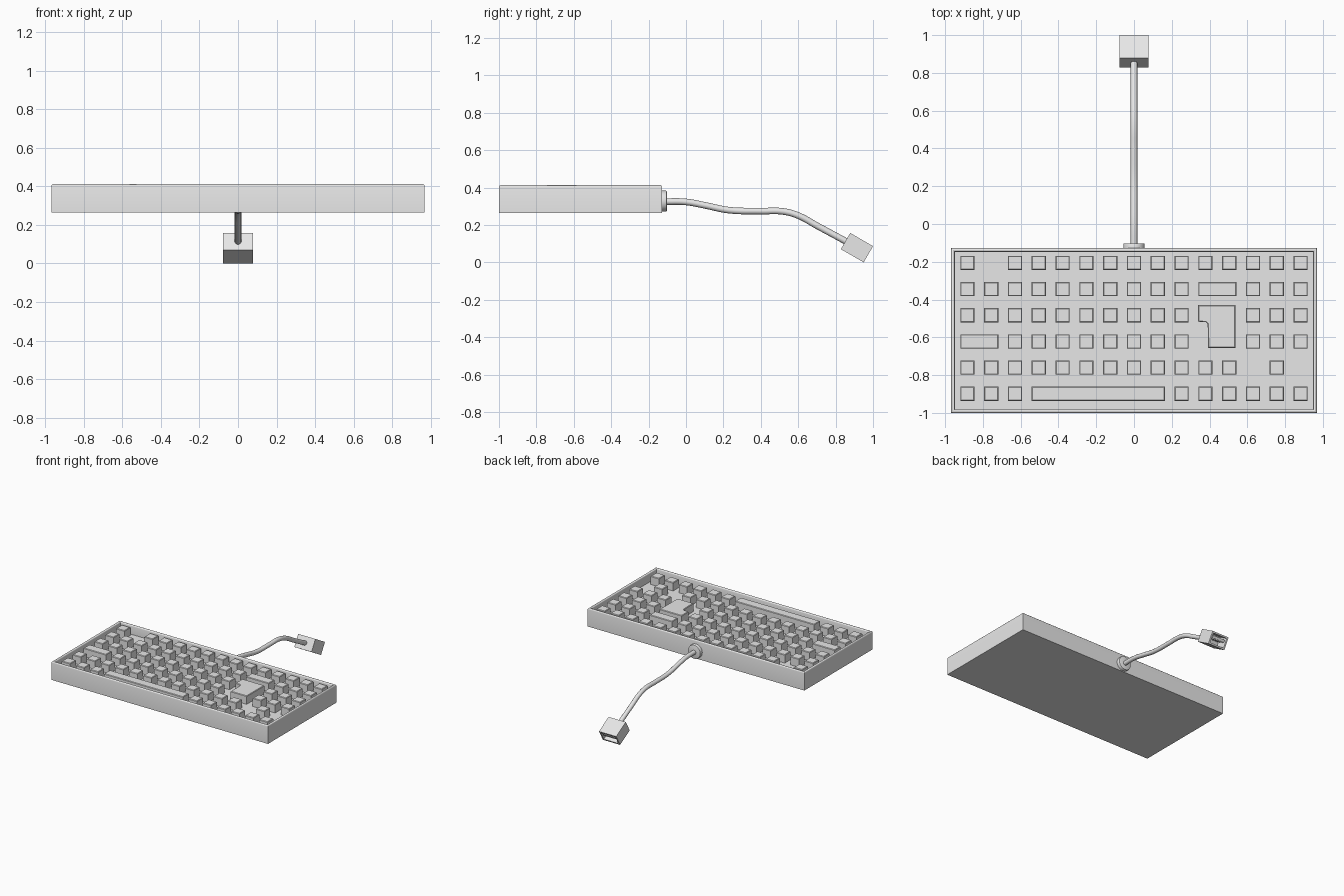
import bpy
import bmesh
from math import radians, pi
from mathutils import Matrix, Vector

if "Cube" in bpy.data.objects:
    bpy.data.objects.remove(bpy.data.objects["Cube"], do_unlink=True)

grey = bpy.data.materials.new("plain grey")
grey.use_nodes = True
grey.diffuse_color = (0.8, 0.8, 0.8, 1)
grey.node_tree.nodes["Principled BSDF"].inputs["Base Color"].default_value = (0.8, 0.8, 0.8, 1)


def finish(bm, name, smooth=False):
    bmesh.ops.recalc_face_normals(bm, faces=bm.faces)
    mesh = bpy.data.meshes.new(name)
    bm.to_mesh(mesh)
    bm.free()
    obj = bpy.data.objects.new(name, mesh)
    bpy.context.collection.objects.link(obj)
    mesh.materials.append(grey)
    if smooth:
        smooth_by_angle(obj)
    return obj


def smooth_by_angle(obj):
    bpy.ops.object.select_all(action='DESELECT')
    obj.select_set(True)
    bpy.context.view_layer.objects.active = obj
    bpy.ops.object.shade_smooth_by_angle(angle=radians(35))


def add_box(bm, center, size):
    matrix = Matrix.Translation(center) @ Matrix.Diagonal((*size, 1))
    return bmesh.ops.create_cube(bm, size=1, matrix=matrix)["verts"]


def hollow(bm, direction, wall, depth):
    """Sink a recess into the face that points along direction."""
    direction = Vector(direction)
    bm.normal_update()
    face = max(bm.faces, key=lambda f: f.normal.dot(direction))
    bmesh.ops.inset_region(bm, faces=[face], thickness=wall)
    inner = bmesh.ops.extrude_discrete_faces(bm, faces=[face])["faces"][0]
    bmesh.ops.translate(bm, verts=inner.verts, vec=-direction * depth)


def bevel_top(bm, top, width, segments):
    edges = [e for e in bm.edges if all(abs(v.co.z - top) < 1e-4 for v in e.verts)
             and e.calc_face_angle(0) > 0.5]
    bmesh.ops.bevel(bm, geom=edges, offset=width, segments=segments,
                    profile=0.5, affect='EDGES')


# Case: a tray with a soft rim
BOTTOM, RIM, FLOOR, KEY_TOP = 0.265, 0.413, 0.338, 0.405
bm = bmesh.new()
add_box(bm, (0, -0.564, (BOTTOM + RIM) / 2), (1.936, 0.872, RIM - BOTTOM))
hollow(bm, (0, 0, 1), 0.027, RIM - FLOOR)
bevel_top(bm, RIM, 0.01, 3)
finish(bm, "case", True)

# Keys: each row lists (first column, last column) spans on a regular grid
PITCH_X, PITCH_Y, KEY = 0.126, 0.1386, 0.075


def singles(first, last):
    return [(c, c) for c in range(first, last + 1)]


rows = [
    singles(0, 0) + singles(2, 14),
    singles(0, 9) + [(10, 11)] + singles(12, 14),
    singles(0, 9) + singles(12, 14),
    [(0, 1)] + singles(2, 9) + singles(12, 14),
    singles(0, 11) + singles(13, 13),
    singles(0, 2) + [(3, 8)] + singles(9, 14),
]
for r, row in enumerate(rows):
    y = -0.206 - r * PITCH_Y
    for first, last in row:
        x = ((first + last) / 2 - 7) * PITCH_X
        width = KEY + (last - first) * PITCH_X
        bm = bmesh.new()
        add_box(bm, (x, y, (FLOOR + KEY_TOP) / 2 - 0.002),
                (width, KEY, KEY_TOP - FLOOR + 0.004))
        bevel_top(bm, KEY_TOP, 0.004, 1)
        finish(bm, f"key_row{r + 1}_column{first + 1}")

# Enter key: stepped outline, extruded
bm = bmesh.new()
outline = [(0.34, -0.43), (0.34, -0.517), (0.38, -0.52), (0.39, -0.53),
           (0.393, -0.656), (0.537, -0.656), (0.537, -0.43)]
base = bm.faces.new([bm.verts.new((x, y, FLOOR - 0.004)) for x, y in outline])
cap = bmesh.ops.extrude_face_region(bm, geom=[base])["geom"]
bmesh.ops.translate(bm, verts=[g for g in cap if isinstance(g, bmesh.types.BMVert)],
                    vec=(0, 0, KEY_TOP - FLOOR + 0.004))
bmesh.ops.recalc_face_normals(bm, faces=bm.faces)
bevel_top(bm, KEY_TOP, 0.004, 1)
finish(bm, "enter_key")

# Round cable collar on the back of the case
bm = bmesh.new()
bmesh.ops.create_cone(bm, cap_ends=True, segments=32, radius1=0.056, radius2=0.056,
                      depth=0.03, matrix=Matrix.Translation((0, -0.117, 0.327))
                      @ Matrix.Rotation(pi / 2, 4, 'X'))
back_rim = [e for e in bm.edges if all(v.co.y > -0.11 for v in e.verts)]
bmesh.ops.bevel(bm, geom=back_rim, offset=0.006, segments=2, profile=0.5, affect='EDGES')
finish(bm, "cable_collar", True)

# Cable: a round tube along a drooping path
path = [(-0.12, 0.325), (0.0, 0.323), (0.1, 0.305), (0.23, 0.279), (0.4, 0.274),
        (0.52, 0.272), (0.6, 0.25), (0.7, 0.196), (0.865, 0.107)]
curve = bpy.data.curves.new("cable", 'CURVE')
curve.dimensions = '3D'
curve.bevel_depth = 0.0175
curve.bevel_resolution = 4
curve.resolution_u = 6
curve.use_fill_caps = True
spline = curve.splines.new('BEZIER')
spline.bezier_points.add(len(path) - 1)
for point, (y, z) in zip(spline.bezier_points, path):
    point.co = (0, y, z)
    point.handle_left_type = point.handle_right_type = 'AUTO'
cable = bpy.data.objects.new("cable", curve)
bpy.context.collection.objects.link(cable)
curve.materials.append(grey)
bpy.ops.object.select_all(action='DESELECT')
cable.select_set(True)
bpy.context.view_layer.objects.active = cable
bpy.ops.object.convert(target='MESH')
smooth_by_angle(bpy.context.view_layer.objects.active)

# Plug: hollow shell, tongue and contacts, tilted down
tilt = Matrix.Translation((0, 0.914, 0.0785)) @ Matrix.Rotation(radians(-30), 4, 'X')
bm = bmesh.new()
add_box(bm, (0, 0, 0), (0.154, 0.141, 0.1))
hollow(bm, (0, 1, 0), 0.018, 0.09)
finish(bm, "plug_shell").matrix_world = tilt

bm = bmesh.new()
add_box(bm, (0, 0.02, 0.012), (0.11, 0.09, 0.02))
finish(bm, "plug_tongue").matrix_world = tilt

bm = bmesh.new()
for i in range(4):
    add_box(bm, ((i - 1.5) * 0.026, 0.02, 0), (0.012, 0.08, 0.008))
finish(bm, "plug_contacts").matrix_world = tilt
